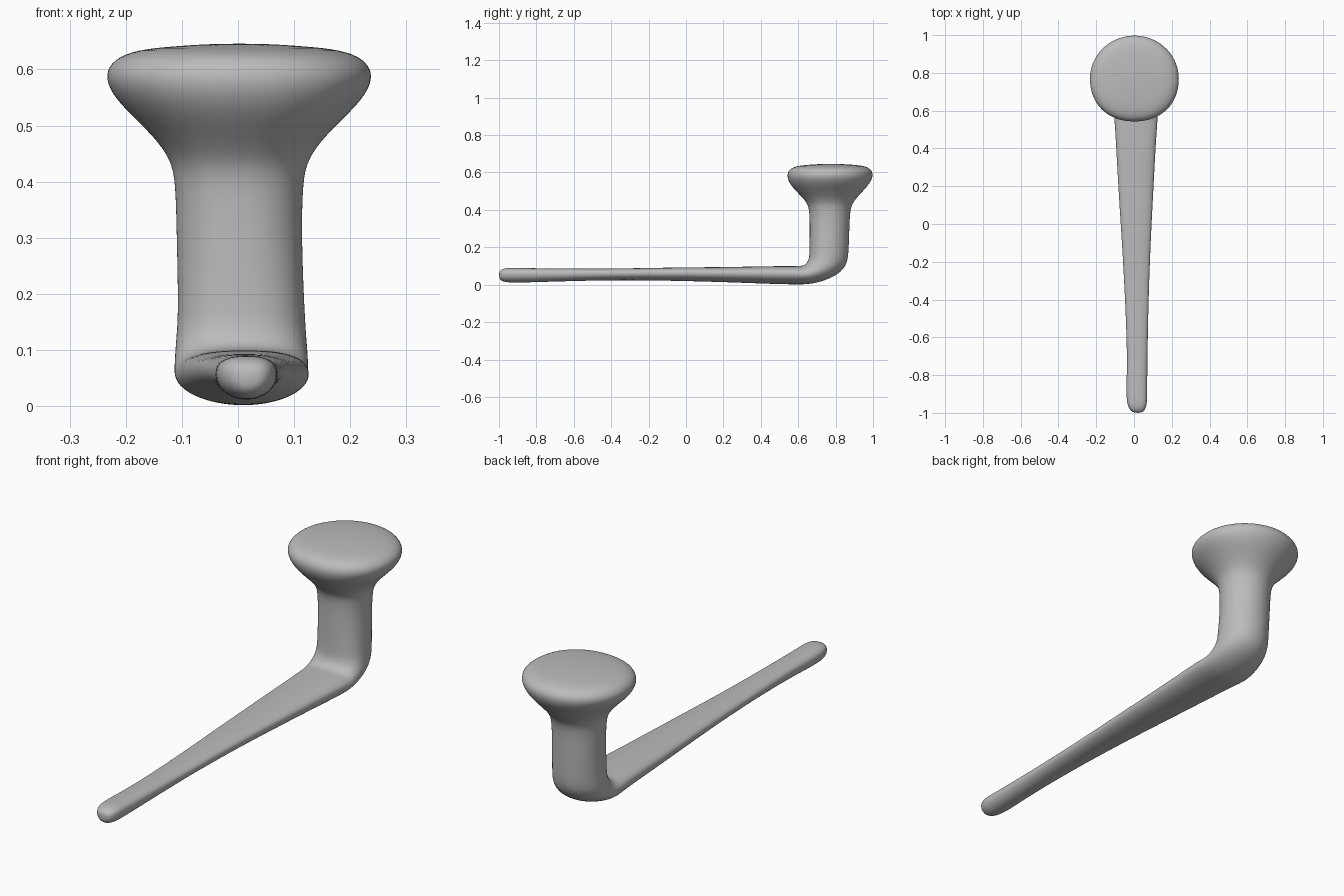
import bpy
import bmesh
import math
from mathutils import Vector

cube = bpy.data.objects.get("Cube")
if cube:
    bpy.data.objects.remove(cube, do_unlink=True)

SIDES = 28

grey = bpy.data.materials.new("plain_grey")
grey.use_nodes = True
colour = (0.5, 0.5, 0.5, 1)
grey.diffuse_color = colour
shader = grey.node_tree.nodes["Principled BSDF"]
shader.inputs["Base Color"].default_value = colour
shader.inputs["Roughness"].default_value = 0.6


def section(inner, outer, centre_x, half_width, squareness=1.0, widest=0.5):
    """Closed ring between an inner and an outer (y, z) point."""
    inner = Vector((centre_x, *inner))
    outer = Vector((centre_x, *outer))
    middle = outer.lerp(inner, widest)
    ring = []
    for i in range(SIDES):
        angle = math.tau * i / SIDES
        c, s = math.cos(angle), math.sin(angle)
        power = squareness if s > 0 else 1.0
        across = math.copysign(abs(c) ** power, c) * half_width
        depth = abs(s) ** power
        point = middle.lerp(inner if s > 0 else outer, depth)
        ring.append(point + Vector((across, 0, 0)))
    return ring


rings = []

# Tapered arm: y, underside z, top z, centre x, half width
arm = [
    (-1.0, .035, .068, .02, .02),
    (-.985, .018, .084, .018, .041),
    (-.95, .011, .091, .016, .054),
    (-.88, .011, .089, .014, .056),
    (-.72, .016, .087, .018, .053),
    (-.4, .025, .085, .015, .062),
    (-.1, .022, .092, .012, .076),
    (.2, .014, .094, .01, .094),
    (.45, .004, .099, .01, .107),
    (.58, .001, .1, .011, .117),
]
for y, low, high, x, width in arm:
    rings.append(section((y, high), (y, low), x, width, .8, .58))

# Bend: inner corner point, outer corner point, half width
bend = [
    ((.615, .1), (.66, .001), .12),
    ((.637, .107), (.745, .022), .12),
    ((.65, .122), (.82, .058), .119),
    ((.658, .145), (.862, .108), .116),
    ((.66, .18), (.87, .17), .113),
]
for inner, outer, width in bend:
    rings.append(section(inner, outer, .006, width, .85, .53))

# Stem and flared round head: z, front y, back y, half width
head = [
    (.3, .661, .874, .112),
    (.4, .66, .878, .114),
    (.44, .645, .893, .123),
    (.48, .608, .928, .153),
    (.52, .568, .966, .195),
    (.555, .545, .992, .228),
    (.59, .538, 1.003, .242),
    (.619, .552, .99, .225),
    (.635, .59, .955, .183),
    (.641, .65, .9, .12),
    (.646, .73, .82, .045),
]
for z, front, back, width in head:
    rings.append(section((front, z), (back, z), .002, width, .92))

# Join the rings into one skin with closed ends
bm = bmesh.new()
loops = [[bm.verts.new(p) for p in ring] for ring in rings]
for a, b in zip(loops, loops[1:]):
    for i in range(SIDES):
        j = (i + 1) % SIDES
        bm.faces.new((a[i], a[j], b[j], b[i]))
for loop in (loops[0], loops[-1]):
    bm.faces.new(loop)
bmesh.ops.recalc_face_normals(bm, faces=bm.faces)

mesh = bpy.data.meshes.new("peg_with_arm")
bm.to_mesh(mesh)
bm.free()
mesh.materials.append(grey)
for face in mesh.polygons:
    face.use_smooth = True

peg = bpy.data.objects.new("peg_with_arm", mesh)
bpy.context.collection.objects.link(peg)
smooth = peg.modifiers.new("soften", 'SUBSURF')
smooth.levels = smooth.render_levels = 2
